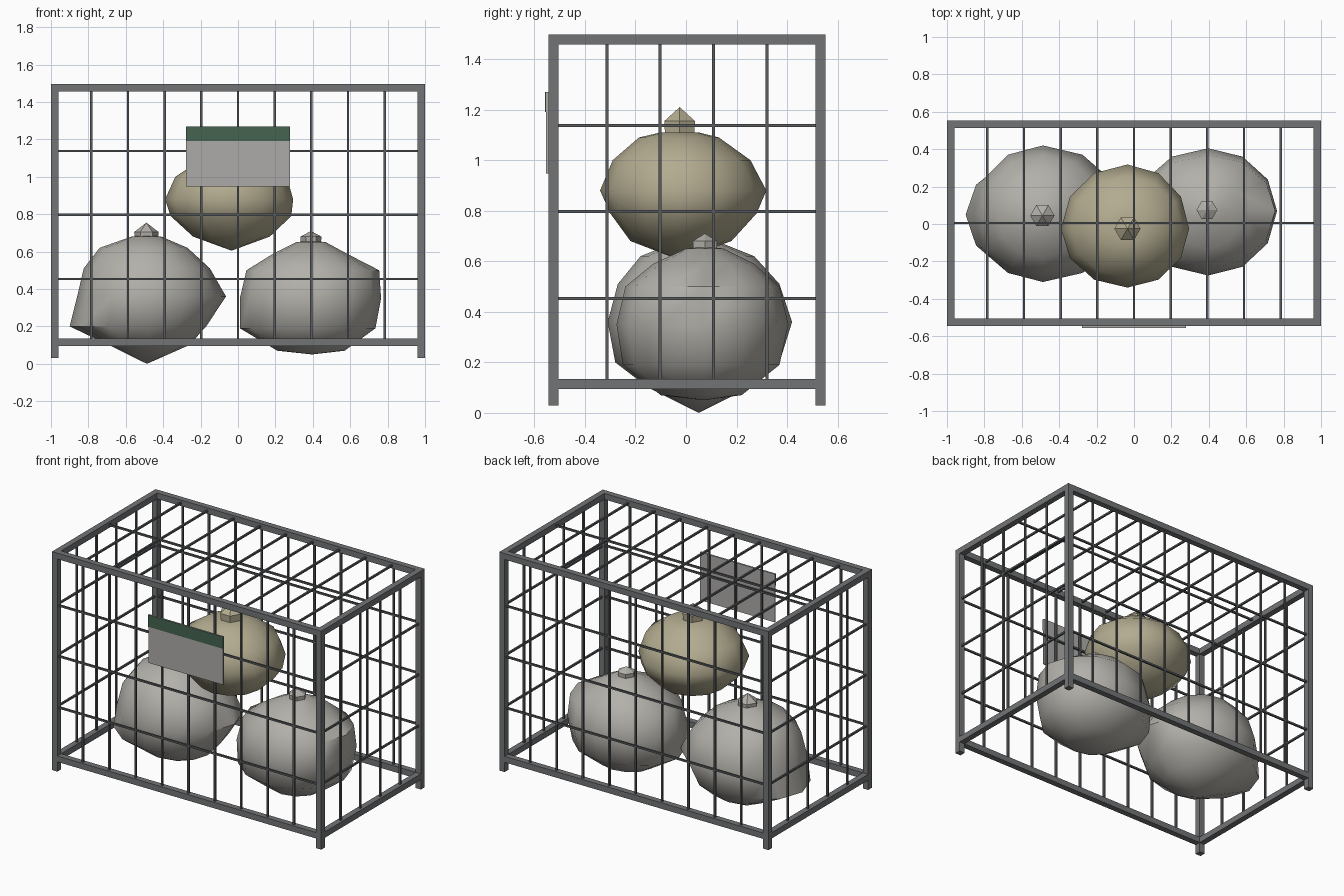
import bpy, bmesh, math

if "Cube" in bpy.data.objects:
    bpy.data.objects.remove(bpy.data.objects["Cube"])


def material(name, r, g, b):
    m = bpy.data.materials.new(name)
    m.diffuse_color = (r, g, b, 1)
    m.use_nodes = True
    m.node_tree.nodes["Principled BSDF"].inputs["Base Color"].default_value = m.diffuse_color
    return m


FRAME = material("frame_grey", 0.17, 0.175, 0.18)
WIRE = material("wire_grey", 0.10, 0.105, 0.11)
GREY = material("pumpkin_grey", 0.45, 0.435, 0.40)
TAN = material("pumpkin_tan", 0.45, 0.41, 0.28)
BOARD = material("board_grey", 0.42, 0.41, 0.40)
GREEN = material("stripe_green", 0.06, 0.125, 0.08)


def finish(name, bm, mat):
    bmesh.ops.recalc_face_normals(bm, faces=bm.faces)
    me = bpy.data.meshes.new(name)
    bm.to_mesh(me)
    bm.free()
    me.materials.append(mat)
    ob = bpy.data.objects.new(name, me)
    bpy.context.collection.objects.link(ob)
    return ob


def boxes(name, spans, mat):
    """One object out of boxes given as (x0, x1, y0, y1, z0, z1)."""
    bm = bmesh.new()
    for x0, x1, y0, y1, z0, z1 in spans:
        for v in bmesh.ops.create_cube(bm, size=1)["verts"]:
            v.co = ((x0 + x1) / 2 + v.co.x * (x1 - x0),
                    (y0 + y1) / 2 + v.co.y * (y1 - y0),
                    (z0 + z1) / 2 + v.co.z * (z1 - z0))
    return finish(name, bm, mat)


def lathe(name, rings, bottom, top, mat, n, angle):
    """Skin uneven rings (z, x left, x right, y front, y back) around an axis."""
    bm = bmesh.new()
    cx, cy = bottom[0], bottom[1]
    loops = []
    for z, xl, xr, yf, yb in rings:
        loop = []
        for i in range(n):
            a = math.tau * i / n
            c, s = math.cos(a), math.sin(a)
            loop.append(bm.verts.new((cx + c * (xr - cx if c > 0 else cx - xl),
                                      cy + s * (yb - cy if s > 0 else cy - yf), z)))
        loops.append(loop)
    b, t = bm.verts.new(bottom), bm.verts.new(top)
    for i in range(n):
        j = (i + 1) % n
        bm.faces.new((b, loops[0][j], loops[0][i]))
        bm.faces.new((t, loops[-1][i], loops[-1][j]))
        for lo, hi in zip(loops, loops[1:]):
            bm.faces.new((lo[i], lo[j], hi[j], hi[i]))
    ob = finish(name, bm, mat)
    bpy.ops.object.select_all(action='DESELECT')
    ob.select_set(True)
    bpy.context.view_layer.objects.active = ob
    bpy.ops.object.shade_smooth_by_angle(angle=math.radians(angle))
    return ob


def stem(name, x, y, z0, z1, z2, r, mat):
    rings = [(z, x - r * k, x + r * k, y - r * k, y + r * k)
             for z, k in ((z0, 0.95), (z1, 1.0))]
    lathe(name, rings, (x, y, z0 - 0.02), (x, y, z2), mat, 6, 30)


# Cage frame: four posts, top rails and bottom rails
Y0, Y1, T = -0.545, 0.553, 0.04
XS = ((-1, -1 + T), (1 - T, 1))
YS = ((Y0, Y0 + T), (Y1 - T, Y1))
ZS = ((0.095, 0.135), (1.457, 1.497))
boxes("corner_posts", [x + y + (0.03, 1.497) for x in XS for y in YS], FRAME)
boxes("long_rails", [(-1 + T, 1 - T) + y + z for y in YS for z in ZS], FRAME)
boxes("short_rails", [x + (Y0 + T, Y1 - T) + z for x in XS for z in ZS], FRAME)

# Wire bars on the four sides and the roof
W = 0.006


def about(c):
    return (c - W, c + W)


def mid(span):
    return about(sum(span) / 2)


bar_x = [0.196 * i for i in range(-4, 5)]
bar_y = [-0.312, -0.102, 0.109, 0.32]
bar_z = [0.453, 0.797, 1.138]
upright, along_x, along_y = (0.12, 1.47), (-0.97, 0.97), (Y0 + 0.03, Y1 - 0.03)
boxes("long_side_wires",
      [about(x) + mid(y) + upright for x in bar_x for y in YS]
      + [along_x + mid(y) + about(z) for z in bar_z for y in YS], WIRE)
boxes("short_side_wires",
      [mid(x) + about(y) + upright for y in bar_y for x in XS]
      + [mid(x) + along_y + about(z) for z in bar_z for x in XS], WIRE)
boxes("roof_wires",
      [about(x) + along_y + mid(ZS[1]) for x in bar_x]
      + [along_x + about(0.006) + mid(ZS[1])], WIRE)

# Sign board with a green strip along its top
boxes("sign_board", [(-0.278, 0.278, -0.555, -0.545, 0.947, 1.27)], BOARD)
boxes("sign_stripe", [(-0.278, 0.278, -0.557, -0.555, 1.19, 1.27)], GREEN)

# Left pumpkin
lathe("left_pumpkin", [
    (0.10, -0.69, -0.26, -0.15, 0.25),
    (0.20, -0.90, -0.17, -0.28, 0.37),
    (0.36, -0.86, -0.064, -0.31, 0.42),
    (0.51, -0.825, -0.15, -0.27, 0.37),
    (0.62, -0.74, -0.27, -0.18, 0.27),
    (0.68, -0.57, -0.41, -0.03, 0.12),
], (-0.487, 0.05, 0.0), (-0.487, 0.045, 0.69), GREY, 12, 50)
stem("left_stem", -0.49, 0.045, 0.66, 0.705, 0.755, 0.065, GREY)

# Right pumpkin
lathe("right_pumpkin", [
    (0.07, 0.21, 0.57, -0.10, 0.22),
    (0.19, 0.01, 0.735, -0.25, 0.37),
    (0.35, 0.01, 0.765, -0.275, 0.405),
    (0.50, 0.045, 0.755, -0.24, 0.37),
    (0.59, 0.19, 0.58, -0.13, 0.27),
    (0.65, 0.31, 0.47, 0.0, 0.15),
], (0.396, 0.07, 0.05), (0.39, 0.075, 0.66), GREY, 12, 50)
stem("right_stem", 0.39, 0.075, 0.63, 0.68, 0.71, 0.056, GREY)

# Top pumpkin
lathe("top_pumpkin", [
    (0.68, -0.24, 0.17, -0.22, 0.18),
    (0.79, -0.36, 0.285, -0.30, 0.28),
    (0.88, -0.39, 0.295, -0.34, 0.318),
    (1.00, -0.335, 0.26, -0.29, 0.255),
    (1.09, -0.20, 0.13, -0.186, 0.13),
    (1.11, -0.11, 0.05, -0.10, 0.05),
], (-0.035, -0.025, 0.605), (-0.035, -0.025, 1.11), TAN, 12, 50)
stem("top_stem", -0.035, -0.025, 1.09, 1.155, 1.21, 0.07, TAN)
